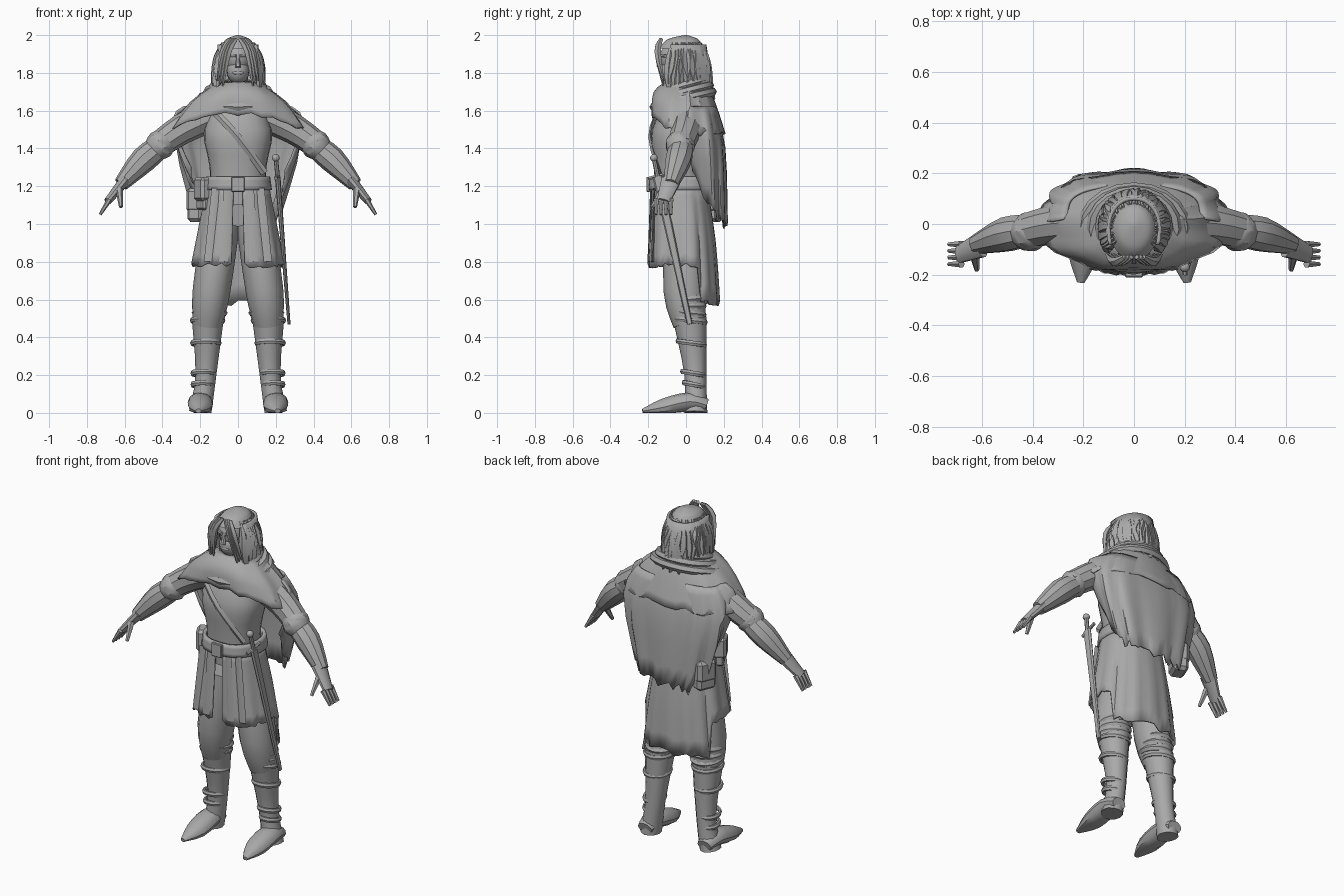
import bpy, bmesh, random
from math import pi, sin, cos, copysign, radians
from mathutils import Vector

random.seed(4)
cube = bpy.data.objects.get("Cube")
if cube:
    bpy.data.objects.remove(cube)

grey = bpy.data.materials.new("plain_grey")
grey.use_nodes = True
color = (.4, .4, .4, 1)
grey.diffuse_color = color
grey.node_tree.nodes["Principled BSDF"].inputs["Base Color"].default_value = color
BACK, UP = Vector((0, 1, 0)), Vector((0, 0, 1))
SIDES = (1, -1)


def spline(points, steps=3):
    """Smooth curve through a few points of any dimension."""
    vs = [Vector(p) for p in points]
    last, out = len(vs) - 1, []
    for i in range(last):
        before, start, end, after = vs[max(i - 1, 0)], vs[i], vs[i + 1], vs[min(i + 2, last)]
        for k in range(steps):
            t = k / steps
            ease = t * t * (3 - 2 * t)
            out.append(start * (1 - ease) + end * ease
                       + (end - before) / 2 * t * (1 - t) ** 2
                       - (after - start) / 2 * t * t * (1 - t))
    return out + [vs[-1]]


def skin(name, rings, closed=True, cyclic=False, thick=0):
    """Join point rings into one surface, capped or given cloth thickness."""
    bm = bmesh.new()
    loops = [[bm.verts.new(p) for p in ring] for ring in rings]
    count = len(loops[0])
    pairs = list(zip(loops, loops[1:]))
    if cyclic:
        pairs.append((loops[-1], loops[0]))
    for lower, upper in pairs:
        for j in range(count if closed else count - 1):
            k = (j + 1) % count
            bm.faces.new((lower[j], lower[k], upper[k], upper[j]))
    if closed and not cyclic and not thick:
        bm.faces.new(loops[0])
        bm.faces.new(loops[-1])
    bmesh.ops.recalc_face_normals(bm, faces=bm.faces)
    mesh = bpy.data.meshes.new(name)
    bm.to_mesh(mesh)
    bm.free()
    mesh.shade_smooth()
    mesh.set_sharp_from_angle(angle=radians(35))
    mesh.materials.append(grey)
    ob = bpy.data.objects.new(name, mesh)
    bpy.context.collection.objects.link(ob)
    if thick:
        cloth = ob.modifiers.new("cloth", 'SOLIDIFY')
        cloth.thickness = thick
        cloth.offset = 0


def wrap(name, rows, span=pi, count=24, power=1, folds=0, depth=0,
         drop=lambda a: 0, ragged=0, thick=0):
    """Rows of (height, half width, front, back); angle zero is the back."""
    rows = spline(rows)
    closed = span == pi
    columns = count if closed else count + 1
    jag = [random.uniform(-ragged, ragged) for j in range(columns)]
    rings = []
    for i, (z, half, front, back) in enumerate(rows):
        v = i / (len(rows) - 1)
        ring = []
        for j in range(columns):
            a = span * (2 * j / count - 1)
            fold = 1 + depth * v * cos(folds * a)
            s, c = sin(a), cos(a)
            x = half * fold * copysign(abs(s) ** power, s)
            y = (back - front) / 2 * fold * copysign(abs(c) ** power, c)
            ring.append((x, y + (front + back) / 2, z + (drop(a) + jag[j]) * v))
        rings.append(ring)
    skin(name, rings, closed, thick=thick)


def limb(name, points, side=1, flat=1, count=10, ref=BACK, cyclic=False):
    """Tube through (x, y, z, radius); flat scales the radius along ref."""
    path = [Vector(p) for p in points] if cyclic else spline(points)
    last, rings = len(path) - 1, []
    for i, (x, y, z, radius) in enumerate(path):
        ahead = path[(i + 1) % len(path)] if cyclic else path[min(i + 1, last)]
        behind = path[i - 1] if cyclic else path[max(i - 1, 0)]
        along = (ahead - behind).to_3d().normalized()
        across = along.cross(ref).normalized()
        other = across.cross(along) * flat
        ring = []
        for j in range(count):
            a = 2 * pi * j / count
            p = Vector((x, y, z)) + (across * cos(a) + other * sin(a)) * radius
            ring.append((p.x * side, p.y, max(p.z, 0)))
        rings.append(ring)
    skin(name, rings, cyclic=cyclic)


def hoop(name, x, y, z, wide, deep, radius, flat=1, tilt=0):
    """Band around a body part; tilt lowers its front."""
    turns = [pi * j / 10 for j in range(20)]
    limb(name, [(x + wide * sin(a), y + deep * cos(a), z + tilt * cos(a), radius)
                for a in turns], flat=flat, count=6, ref=UP, cyclic=True)


def ball(name, place, size):
    bpy.ops.mesh.primitive_uv_sphere_add(segments=16, ring_count=10, radius=1,
                                         location=place, scale=size)
    ob = bpy.context.object
    ob.name = name
    ob.data.shade_smooth()
    ob.data.materials.append(grey)


def box(name, place, size, turn=0):
    bpy.ops.mesh.primitive_cube_add(size=1, location=place, rotation=(0, 0, turn))
    ob = bpy.context.object
    ob.name = name
    ob.scale = size
    bpy.ops.object.transform_apply(location=False, rotation=False, scale=True)
    ob.data.materials.append(grey)
    ob.modifiers.new("bevel", 'BEVEL').width = min(size) / 5


# Head and face
ball("skull", (0, -.02, 1.88), (.08, .12, .1))
ball("jaw", (0, -.07, 1.81), (.06, .07, .07))
limb("neck", [(0, .02, 1.6, .07), (0, 0, 1.8, .05)])
limb("nose", [(0, -.13, 1.88, .01), (0, -.145, 1.83, .015)], count=6)
ball("mouth", (0, -.13, 1.8), (.03, .01, .01))
for side in SIDES:
    limb("brow", [(.01, -.14, 1.89, .01), (.06, -.11, 1.89, .01)], side, count=6, ref=UP)

# Hair: crown, back sheet, loose locks and parted fringe
wrap("hair_crown", [(1.9 + .1 * sin(t), .1 * cos(t), -.15 * cos(t), .1 * cos(t))
                    for t in (.3, .7, 1, 1.5)], count=18)
wrap("hair_back", [(1.95, .1, -.15, .1), (1.66, .12, -.1, .14)], span=2, count=32,
     power=.9, folds=16, depth=.07, ragged=.03, thick=.015)
locks = 34
for i in range(locks):
    a = 4.3 * (i / (locks - 1) - .5)
    length = .26 + .08 * max(cos(a), 0) * random.random()
    points = []
    for k in range(5):
        t = k / 4
        b = a + random.uniform(-.1, .1)
        r = .085 + .05 * t ** .5
        points.append((r * sin(b), r * 1.1 * cos(b) - .015, 1.96 - length * t,
                       .004 + .02 * sin(pi * t)))
    limb("hair_lock", points, count=5)
for side in SIDES:
    for k in range(3):
        o = .014 * k
        limb("fringe_lock", [(.01 + o, -.13, 1.98, .01), (.05 + o, -.15, 1.91, .018),
                             (.08 + o, -.12, 1.73 + o, .005)], side, count=5)

# Torso, chest strap and belt
wrap("torso", [(1.1, .15, -.16, .1), (1.3, .15, -.17, .09), (1.5, .18, -.18, .11),
               (1.7, .08, -.08, .08)], power=.85)
limb("chest_strap", [(-.13, -.15, 1.6, .02), (0, -.19, 1.46, .02), (.14, -.14, 1.27, .02)],
     flat=.5, count=4)
wrap("belt", [(1.25, .16, -.185, .12), (1.18, .17, -.19, .13)], power=.85, thick=.02)
box("buckle", (0, -.2, 1.21), (.07, .02, .08))

# Tunic skirt split at the front and longer behind, with hanging strips
wrap("tunic_skirt", [(1.2, .16, -.18, .11), (1, .2, -.19, .15), (.78, .24, -.2, .17)],
     span=3.04, count=56, power=.85, folds=14, depth=.03,
     drop=lambda a: -.2 if abs(a) < 1.1 else 0, ragged=.015, thick=.01)
for x in (-.15, -.07, .08, .15):
    limb("skirt_strip", [(x * .8, x * x - .19, 1.19, .02), (x, x * x - .2, .8, .03)],
         flat=.25, count=4)

# Cloak: shoulder mantle, ragged back and cowl folds
wrap("cloak_mantle", [(1.75, .1, -.1, .1), (1.64, .25, -.17, .15), (1.48, .37, -.18, .2)],
     count=40, power=.9, folds=9, depth=.025, drop=lambda a: .1 * min(cos(a), 0) ** 2,
     ragged=.015, thick=.01)
wrap("cloak_back", [(1.62, .26, -.05, .15), (1.4, .34, -.1, .2), (1, .24, -.06, .21)],
     span=1.75, count=44, power=.75, folds=11, depth=.05,
     drop=lambda a: .05 * abs(a) ** 3, ragged=.035, thick=.01)
for k in range(3):
    hoop("cowl_fold", 0, -.015, 1.73 - .035 * k, .13 + .035 * k, .125 + .015 * k, .024, tilt=.04)

for side in SIDES:
    # Arms and hands
    limb("sleeve", [(.14, .01, 1.58, .09), (.3, 0, 1.5, .08), (.43, -.03, 1.41, .07)], side)
    limb("rolled_cuff", [(.37, -.02, 1.45, .06), (.41, -.03, 1.42, .08), (.45, -.03, 1.38, .06)],
         side)
    limb("forearm", [(.4, -.02, 1.42, .06), (.5, -.04, 1.34, .07), (.62, -.08, 1.21, .04)], side)
    limb("palm", [(.6, -.08, 1.23, .03), (.69, -.12, 1.12, .02)], side, flat=1.8)
    for k in range(4):
        y = -.08 - .026 * k
        limb("finger", [(.68, y, 1.13, .015), (.73, y, 1.05, .008)], side, count=6)
    limb("thumb", [(.63, -.12, 1.19, .02), (.62, -.18, 1.09, .01)], side, count=6)

    # Legs with bunched knees, boots and feet
    limb("trouser_leg", [(.09, 0, 1, .1), (.14, -.01, .65, .1), (.16, .02, .47, .08)],
         side, flat=1.1, count=12)
    for k in range(3):
        hoop("knee_fold", .15 * side, .01, .53 + .035 * k, .075, .08, .02, tilt=.01 * (k - 1))
    limb("boot_shaft", [(.16, .02, .5, .085), (.17, .05, .2, .055), (.2, .05, 0, .06)],
         side, flat=1.05, count=12)
    for z in (.15, .21, .37, .49):
        r = .04 + .09 * z
        hoop("boot_strap", (.2 - .08 * z) * side, .05 - .06 * z, z, r, r, .01, 1.5, -.01)
    limb("boot_foot", [(.2, .11, .04, .045), (.2, .02, .06, .065), (.2, -.12, .03, .06),
                       (.21, -.23, .01, .015)], side, flat=.75, count=12, ref=UP)

# Sword on the left hip
limb("scabbard", [(.21, -.15, 1.25, .015), (.27, .02, .47, .008)], flat=1.8, count=8)
limb("sword_grip", [(.2, -.17, 1.35, .012), (.21, -.15, 1.25, .012)], count=8)
ball("sword_pommel", (.2, -.17, 1.35), (.02, .02, .02))
limb("sword_guard", [(.2, -.2, 1.24, .01), (.21, -.09, 1.27, .01)], count=6, ref=UP)

# Pouches on the right hip
for place, size, turn in (((-.18, -.07, 1.14), (.05, .09, .13), .5),
                          ((-.21, .13, 1.08), (.09, .12, .14), -.4)):
    box("pouch", place, size, turn)
    x, y, z = place
    box("pouch_flap", (x, y, z + .045), [s * .6 + .05 for s in size], turn)
